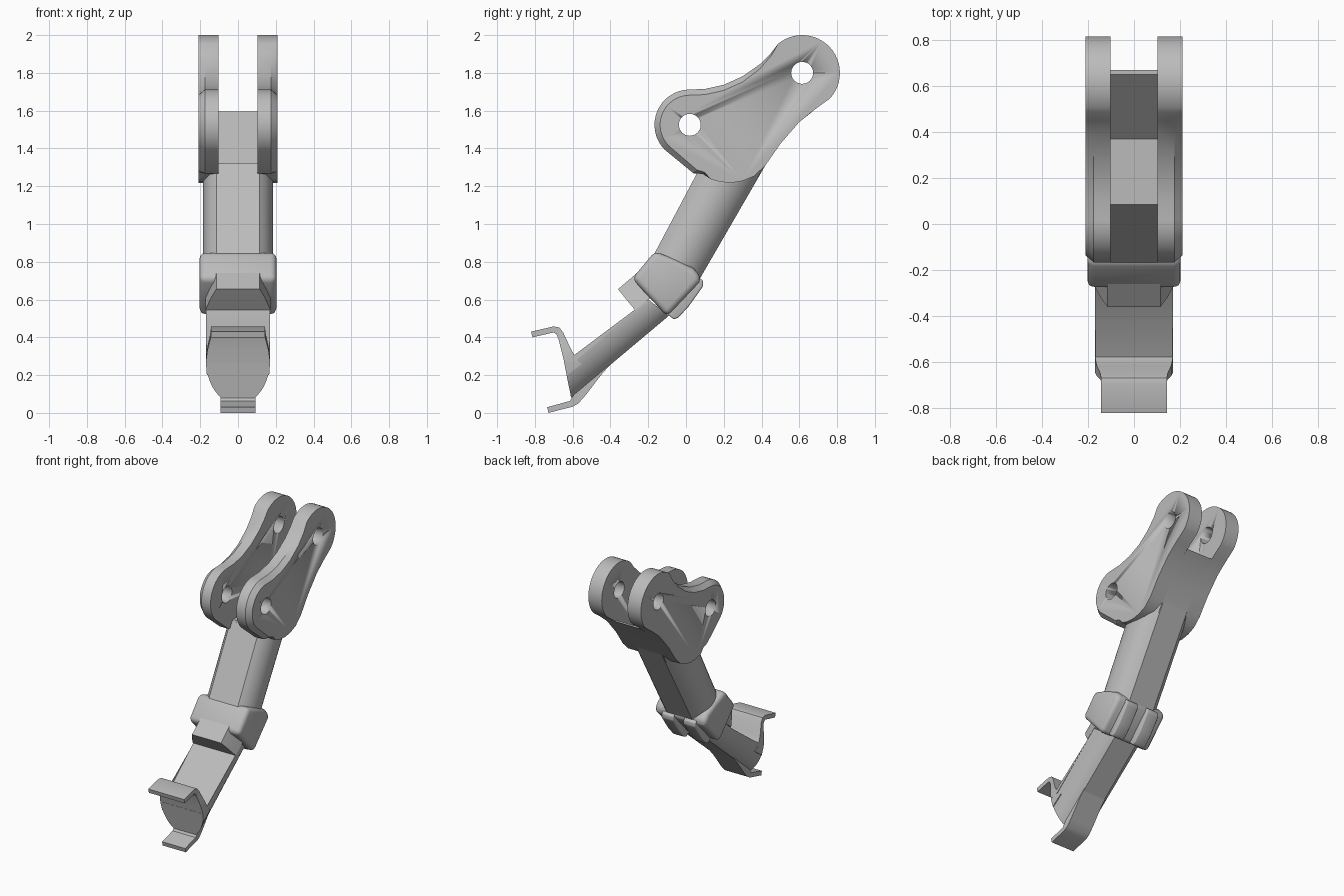
import bpy, bmesh
from math import sin, cos, radians, sqrt

if "Cube" in bpy.data.objects:
    bpy.data.objects.remove(bpy.data.objects["Cube"], do_unlink=True)

metal = bpy.data.materials.new("plain_grey")
metal.use_nodes = True
GREY = (0.5, 0.5, 0.5, 1)
metal.diffuse_color = GREY
metal.node_tree.nodes["Principled BSDF"].inputs["Base Color"].default_value = GREY


def loft(name, rings, angle=35, bevel=0):
    """Join equal-length rings of points into a capped solid."""
    bm = bmesh.new()
    rows = [[bm.verts.new(p) for p in ring] for ring in rings]
    n = len(rows[0])
    for a, b in zip(rows, rows[1:]):
        for i in range(n):
            j = (i + 1) % n
            bm.faces.new((a[i], a[j], b[j], b[i]))
    bm.faces.new(rows[0])
    bm.faces.new(rows[-1])
    bmesh.ops.recalc_face_normals(bm, faces=bm.faces)
    mesh = bpy.data.meshes.new(name)
    bm.to_mesh(mesh)
    bm.free()
    mesh.materials.append(metal)
    obj = bpy.data.objects.new(name, mesh)
    bpy.context.collection.objects.link(obj)
    select(obj)
    if bevel:
        mod = obj.modifiers.new("round", "BEVEL")
        mod.width, mod.segments, mod.limit_method = bevel, 3, "ANGLE"
        bpy.ops.object.modifier_apply(modifier=mod.name)
    bpy.ops.object.shade_smooth_by_angle(angle=radians(angle))
    return obj


def select(obj):
    bpy.ops.object.select_all(action="DESELECT")
    obj.select_set(True)
    bpy.context.view_layer.objects.active = obj


def prism(name, profile, x0, x1, **kw):
    return loft(name, [[(x, y, z) for y, z in profile] for x in (x0, x1)], **kw)


def strip(name, rows, **kw):
    """Each row: one y-z point, the opposite y-z point, half width."""
    return loft(name, [[(w, *u), (-w, *u), (-w, *v), (w, *v)] for u, v, w in rows], **kw)


def mix(a, b, t):
    return tuple(p + (q - p) * t for p, q in zip(a, b))


def arc(centre, r, a0, a1, n):
    return [(centre[0] + r * cos(radians(a0 + (a1 - a0) * i / n)),
             centre[1] + r * sin(radians(a0 + (a1 - a0) * i / n))) for i in range(n + 1)]


# Clevis plates: two bosses joined by a waist, chamfered on the front outer edge
LOW, HIGH = (0.02, 1.525), (0.615, 1.80)


def plate_outline(inset):
    waist = [(0.10, 1.715), (0.20, 1.737), (0.30, 1.782), (0.39, 1.845), (0.45, 1.905)]
    belly = [(0.04, 1.268), (0.09, 1.265), (0.13, 1.238), (0.18, 1.223), (0.24, 1.218),
             (0.30, 1.228), (0.36, 1.253), (0.42, 1.31), (0.50, 1.425), (0.60, 1.54),
             (0.68, 1.605)]
    pts = arc(HIGH, 0.2, -43, 130, 24)
    pts += [(y, z - inset * f) for (y, z), f in zip(waist[::-1], (0.5, 0.8, 1, 1, 1))]
    pts += arc(LOW, 0.187 - inset, 90, 225, 16)
    pts += [(y + inset * f, z + inset * f) for (y, z), f in zip(belly, [0.6, 0.3] + [0] * 9)]
    return pts


for side, name in ((1, "left_plate"), (-1, "right_plate")):
    plate = loft(name, [[(side * x, y, z) for y, z in plate_outline(inset)]
                        for x, inset in ((0.103, 0), (0.175, 0), (0.21, 0.03))], angle=25)
    # Pin holes
    for centre in (LOW, HIGH):
        cutter = prism("hole_cutter", arc(centre, 0.058, 0, 348.75, 31), side * 0.05, side * 0.3)
        cutter.hide_render = True
        select(plate)
        mod = plate.modifiers.new("hole", "BOOLEAN")
        mod.operation, mod.solver, mod.object = "DIFFERENCE", "EXACT", cutter
        bpy.ops.object.modifier_apply(modifier=mod.name)
        bpy.data.objects.remove(cutter, do_unlink=True)

# Web closing the back between the plates
prism("plate_web", [(0.06, 1.26), (0.085, 1.32), (0.37, 1.32), (0.65, 1.595), (0.67, 1.595),
                    (0.60, 1.54), (0.50, 1.425), (0.42, 1.31), (0.35, 1.20)], -0.106, 0.106)

# Upper arm: round bar with flat front and back
N = 14
rows = []
for i in range(N + 1):
    t = i / N
    s = -0.145 + 0.30 * t
    rows.append((mix((-0.19, 0.80), (0.08, 1.31), t), mix((0.05, 0.67), (0.42, 1.31), t), 0))
    rows[-1] = (mix((-0.19, 0.80), (0.05, 0.67), t), mix((0.08, 1.31), (0.42, 1.31), t),
                sqrt(0.185 ** 2 - s * s))
strip("upper_arm", rows)

# Lower arm: half-round bar with a flat top
rows = []
for i in range(N + 1):
    t = i / N
    end = mix((-0.648, 0.28), (-0.608, 0.08), t) if i else (-0.58, 0.28)
    rows.append((mix((-0.20, 0.60), (-0.09, 0.515), t), end, sqrt(0.17 ** 2 - (0.145 * t) ** 2)))
strip("lower_arm", rows)

# Collar at the elbow, with a front tab and two back tabs
prism("collar", [(-0.285, 0.71), (-0.165, 0.855), (-0.05, 0.81), (0.04, 0.765), (0.08, 0.72),
                 (0.07, 0.69), (-0.10, 0.51)], -0.203, 0.203, bevel=0.03)
strip("front_tab", [((-0.36, 0.655), (-0.26, 0.74), 0.115),
                    ((-0.32, 0.605), (-0.20, 0.70), 0.145),
                    ((-0.27, 0.545), (-0.15, 0.64), 0.172)])
for side, name in ((1, "left_back_tab"), (-1, "right_back_tab")):
    prism(name, [(-0.10, 0.525), (-0.065, 0.495), (-0.04, 0.505), (0.015, 0.565), (0.09, 0.67),
                 (0.09, 0.70), (0.05, 0.73)], side * 0.04, side * 0.135, bevel=0.008)

# Upper hook: bent lip flaring down into the round end face
strip("upper_hook", [((-0.82, 0.43), (-0.813, 0.40), 0.143),
                     ((-0.70, 0.458), (-0.70, 0.426), 0.143),
                     ((-0.67, 0.452), (-0.685, 0.415), 0.143),
                     ((-0.65, 0.425), (-0.675, 0.39), 0.146),
                     ((-0.615, 0.35), (-0.66, 0.33), 0.162),
                     ((-0.575, 0.275), (-0.645, 0.27), 0.17),
                     ((-0.55, 0.26), (-0.63, 0.20), 0.165)])

# Lower hook: strap along the underside turning out at the tip
strip("lower_hook", [((-0.735, 0.03), (-0.728, 0.0), 0.092),
                     ((-0.615, 0.063), (-0.60, 0.033), 0.092),
                     ((-0.60, 0.085), (-0.57, 0.05), 0.092),
                     ((-0.56, 0.15), (-0.53, 0.095), 0.092),
                     ((-0.48, 0.25), (-0.45, 0.20), 0.092),
                     ((-0.40, 0.32), (-0.375, 0.285), 0.092)])
